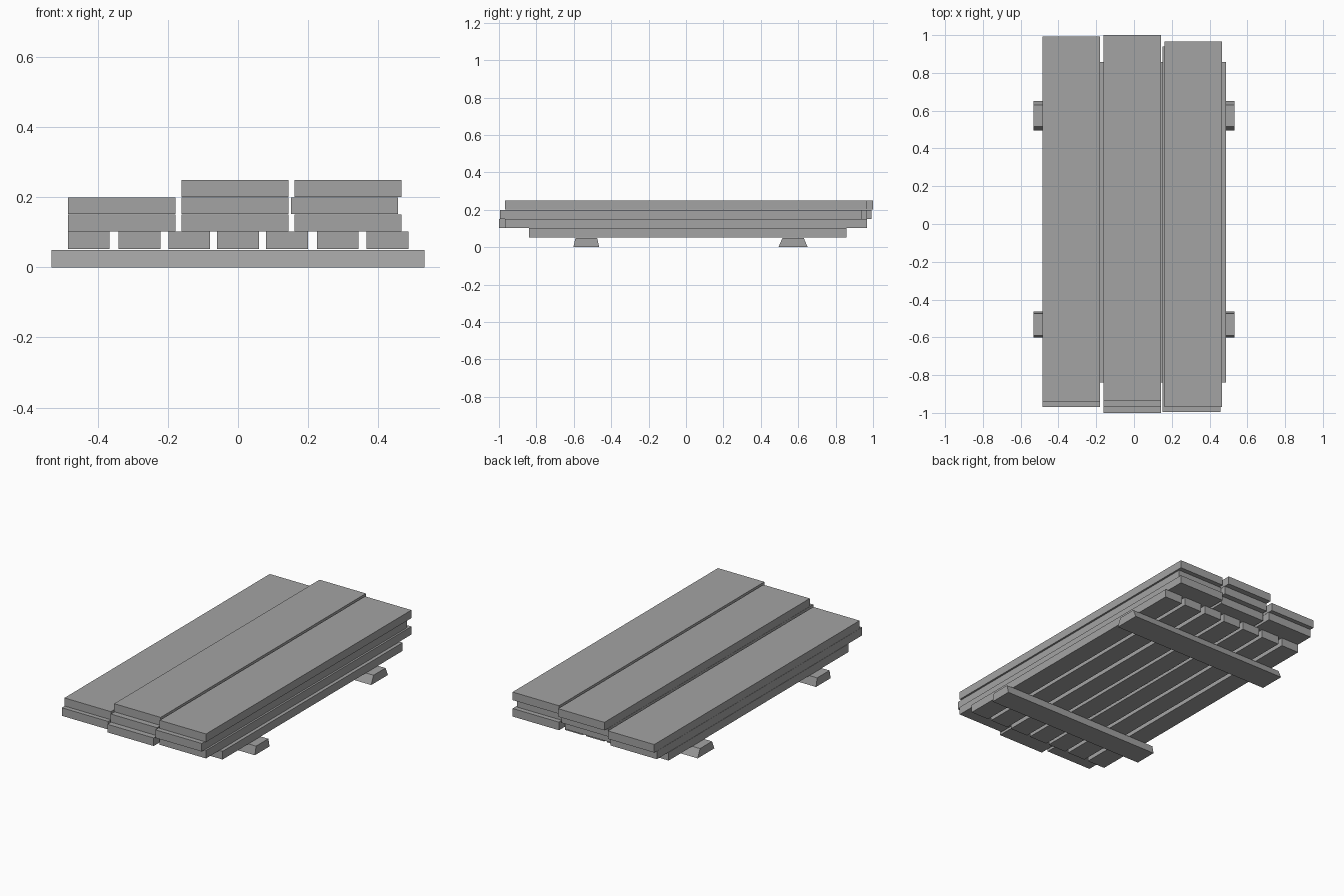
import bpy
import bmesh

cube = bpy.data.objects.get("Cube")
if cube:
    bpy.data.objects.remove(cube, do_unlink=True)

grey = bpy.data.materials.new("plain_grey")
grey.use_nodes = True
colour = (0.37, 0.37, 0.37, 1)
grey.diffuse_color = colour
grey.node_tree.nodes["Principled BSDF"].inputs["Base Color"].default_value = colour


def board(name, x, y, z, taper=0.0):
    """Box between (min, max) pairs; taper narrows the top along y."""
    bm = bmesh.new()
    bmesh.ops.create_cube(bm, size=1)
    for v in bm.verts:
        top = v.co.z > 0
        inset = taper if top else 0
        v.co.x = x[1] if v.co.x > 0 else x[0]
        v.co.y = y[1] - inset if v.co.y > 0 else y[0] + inset
        v.co.z = z[1] if top else z[0]
    mesh = bpy.data.meshes.new(name)
    bm.to_mesh(mesh)
    bm.free()
    mesh.materials.append(grey)
    obj = bpy.data.objects.new(name, mesh)
    bpy.context.collection.objects.link(obj)
    return obj


# Tapered runners under the pallet
board("front_runner", (-0.533, 0.533), (-0.602, -0.464), (0, 0.05), 0.011)
board("back_runner", (-0.533, 0.533), (0.494, 0.651), (0, 0.05), 0.022)

# Pallet slats
for i, x in enumerate((-0.426, -0.281, -0.139, 0.0, 0.14, 0.285, 0.427)):
    board(f"slat_{i + 1}", (x - 0.0595, x + 0.0595), (-0.84, 0.857), (0.053, 0.102))

# Stacked planks: per column, (left edge, front end) from the bottom layer up
WIDTH, LENGTH = 0.306, 1.935
stacks = {
    "right": ((-0.485, -0.968), (-0.485, -0.943)),
    "middle": ((-0.162, -1.0), (-0.162, -0.968), (-0.162, -0.935)),
    "left": ((0.161, -0.968), (0.151, -0.995), (0.161, -0.968)),
}
for side, planks in stacks.items():
    for layer, (x, y) in enumerate(planks):
        z = 0.103 + 0.049 * layer
        board(f"{side}_plank_{layer + 1}", (x, x + WIDTH), (y, y + LENGTH), (z, z + 0.048))
